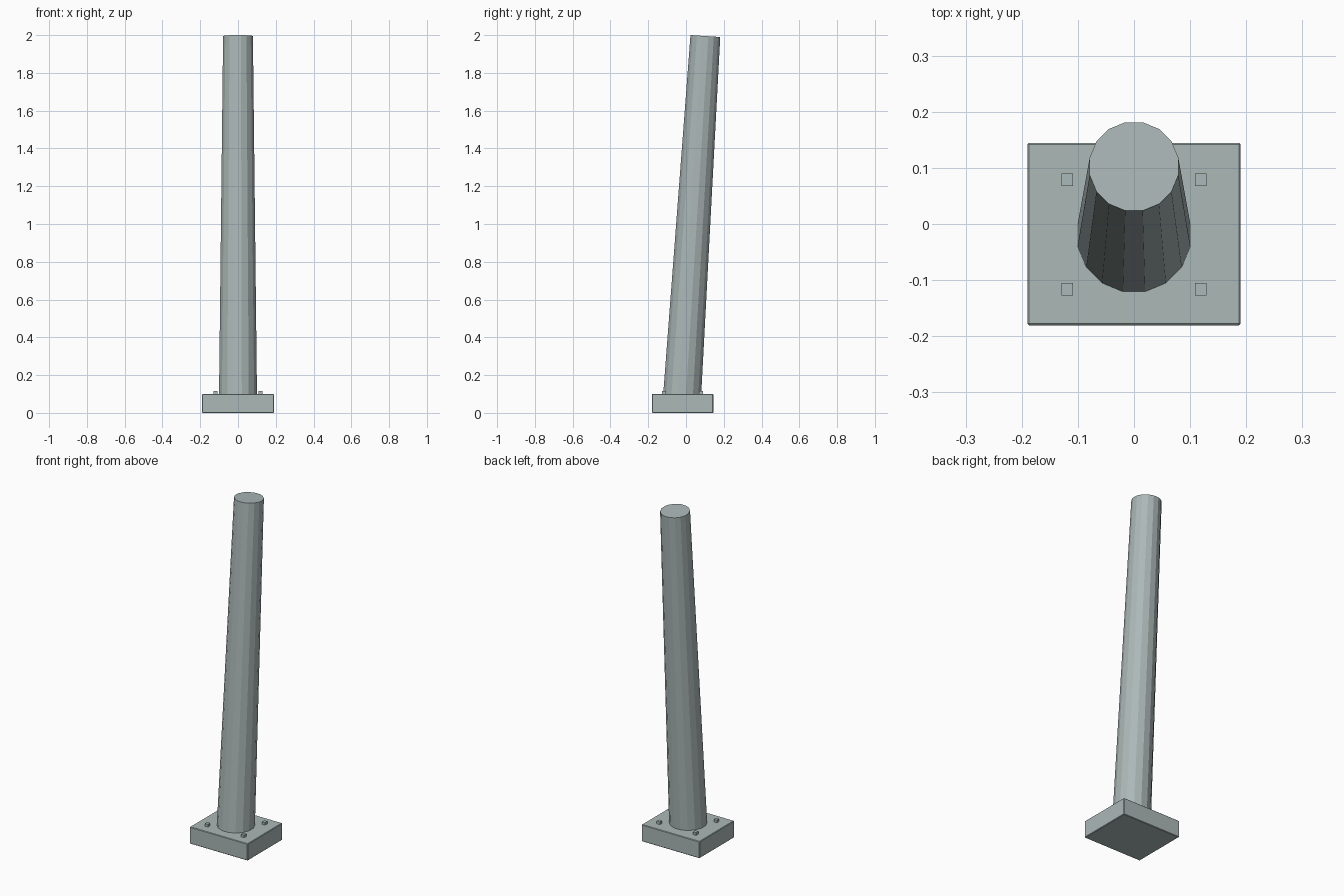
import bpy
import math
from mathutils import Vector

if "Cube" in bpy.data.objects:
    bpy.data.objects.remove(bpy.data.objects["Cube"])


def paint(ob, name, rgb):
    mat = bpy.data.materials.get(name) or bpy.data.materials.new(name)
    mat.diffuse_color = (*rgb, 1)
    mat.use_nodes = True
    mat.node_tree.nodes["Principled BSDF"].inputs["Base Color"].default_value = mat.diffuse_color
    ob.data.materials.append(mat)


def box(name, center, size, bevel=0.0):
    bpy.ops.mesh.primitive_cube_add(size=1, location=center)
    ob = bpy.context.object
    ob.name = name
    ob.scale = size
    bpy.ops.object.transform_apply(location=False, rotation=False, scale=True)
    if bevel:
        mod = ob.modifiers.new("bevel", 'BEVEL')
        mod.width = bevel
        mod.segments = 1
    return ob


STEEL = (0.41, 0.48, 0.475)
BOLT = (0.40, 0.49, 0.48)

# Base plate with a fine chamfer
paint(box("base_plate", (0, -0.018, 0.05), (0.38, 0.325, 0.1), 0.003), "steel", STEEL)

# Four square bolt heads
for x in (-0.119, 0.119):
    for y in (-0.116, 0.079):
        paint(box("bolt", (x, y, 0.105), (0.02, 0.022, 0.022)), "bolt_steel", BOLT)

# Tapered 16-sided post leaning towards the back
bottom, top = Vector((0, -0.0205, 0.09)), Vector((0, 0.1025, 1.995))
axis = top - bottom
bpy.ops.mesh.primitive_cone_add(vertices=16, radius1=0.1025, radius2=0.0805,
                                depth=axis.length)
post = bpy.context.object
post.name = "leaning_post"
paint(post, "steel", STEEL)
# Half-step turn so flat sides face the four directions, then lean
post.rotation_euler = (0, 0, math.pi / 16)
bpy.ops.object.transform_apply(rotation=True)
post.location = (bottom + top) / 2
post.rotation_euler = Vector((0, 0, 1)).rotation_difference(axis).to_euler()
